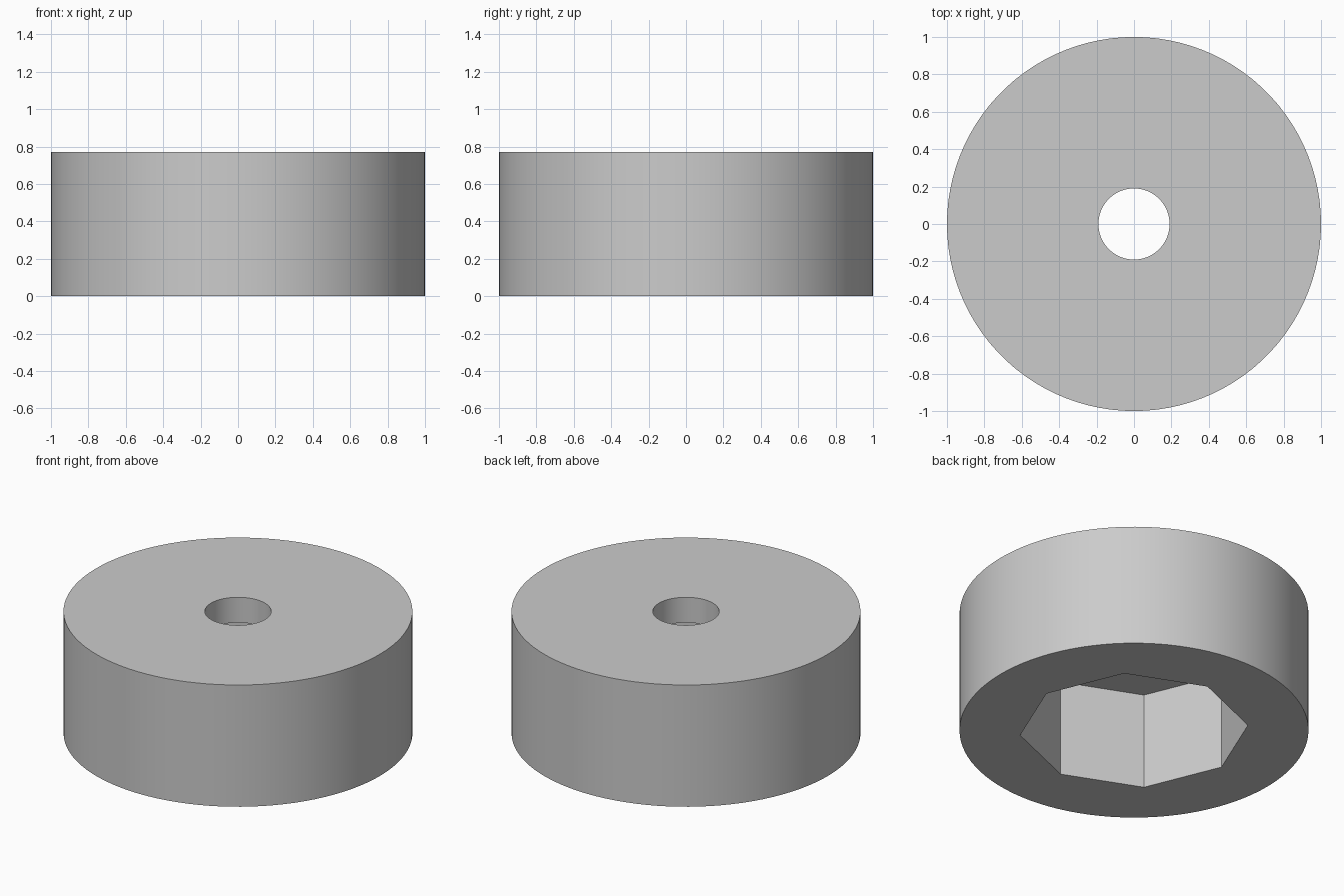
import bpy
import bmesh
from math import cos, sin, tau, radians

cube = bpy.data.objects.get("Cube")
if cube:
    bpy.data.objects.remove(cube, do_unlink=True)

HEIGHT = 0.77
POCKET_TOP = 0.61
OUTER_R, HOLE_R, POCKET_R = 1.0, 0.19, 0.655
ROUND, POCKET_SIDES = 100, 8

# Plain grey material
grey = bpy.data.materials.new("grey")
grey.use_nodes = True
color = (0.6, 0.6, 0.6, 1.0)
grey.diffuse_color = color
grey.node_tree.nodes["Principled BSDF"].inputs["Base Color"].default_value = color

bm = bmesh.new()


def ring(radius, sides, z):
    """Closed loop of vertices and its edges."""
    verts = [bm.verts.new((radius * cos(tau * i / sides), radius * sin(tau * i / sides), z))
             for i in range(sides)]
    edges = [bm.edges.new((verts[i - 1], verts[i])) for i in range(sides)]
    return verts, edges


def wall(low, high):
    """Quads joining two rings with the same number of sides."""
    a, b = low[0], high[0]
    for i in range(len(a)):
        bm.faces.new((a[i - 1], a[i], b[i], b[i - 1]))


def annulus(outer, inner):
    """Flat face between two rings at the same height."""
    bmesh.ops.triangle_fill(bm, edges=outer[1] + inner[1], use_beauty=True, normal=(0, 0, 1))


# Outer cylinder, octagonal pocket underneath, and round hole above it
outer_low = ring(OUTER_R, ROUND, 0)
outer_high = ring(OUTER_R, ROUND, HEIGHT)
pocket_low = ring(POCKET_R, POCKET_SIDES, 0)
pocket_high = ring(POCKET_R, POCKET_SIDES, POCKET_TOP)
hole_low = ring(HOLE_R, ROUND, POCKET_TOP)
hole_high = ring(HOLE_R, ROUND, HEIGHT)

for low, high in ((outer_low, outer_high), (pocket_low, pocket_high), (hole_low, hole_high)):
    wall(low, high)

# Underside, pocket ceiling and top
for outer, inner in ((outer_low, pocket_low), (pocket_high, hole_low), (outer_high, hole_high)):
    annulus(outer, inner)

bmesh.ops.recalc_face_normals(bm, faces=bm.faces[:])
mesh = bpy.data.meshes.new("round_knob")
bm.to_mesh(mesh)
bm.free()
mesh.materials.append(grey)

knob = bpy.data.objects.new("round_knob", mesh)
bpy.context.collection.objects.link(knob)
bpy.ops.object.select_all(action='DESELECT')
knob.select_set(True)
bpy.context.view_layer.objects.active = knob
bpy.ops.object.shade_smooth_by_angle(angle=radians(30))
